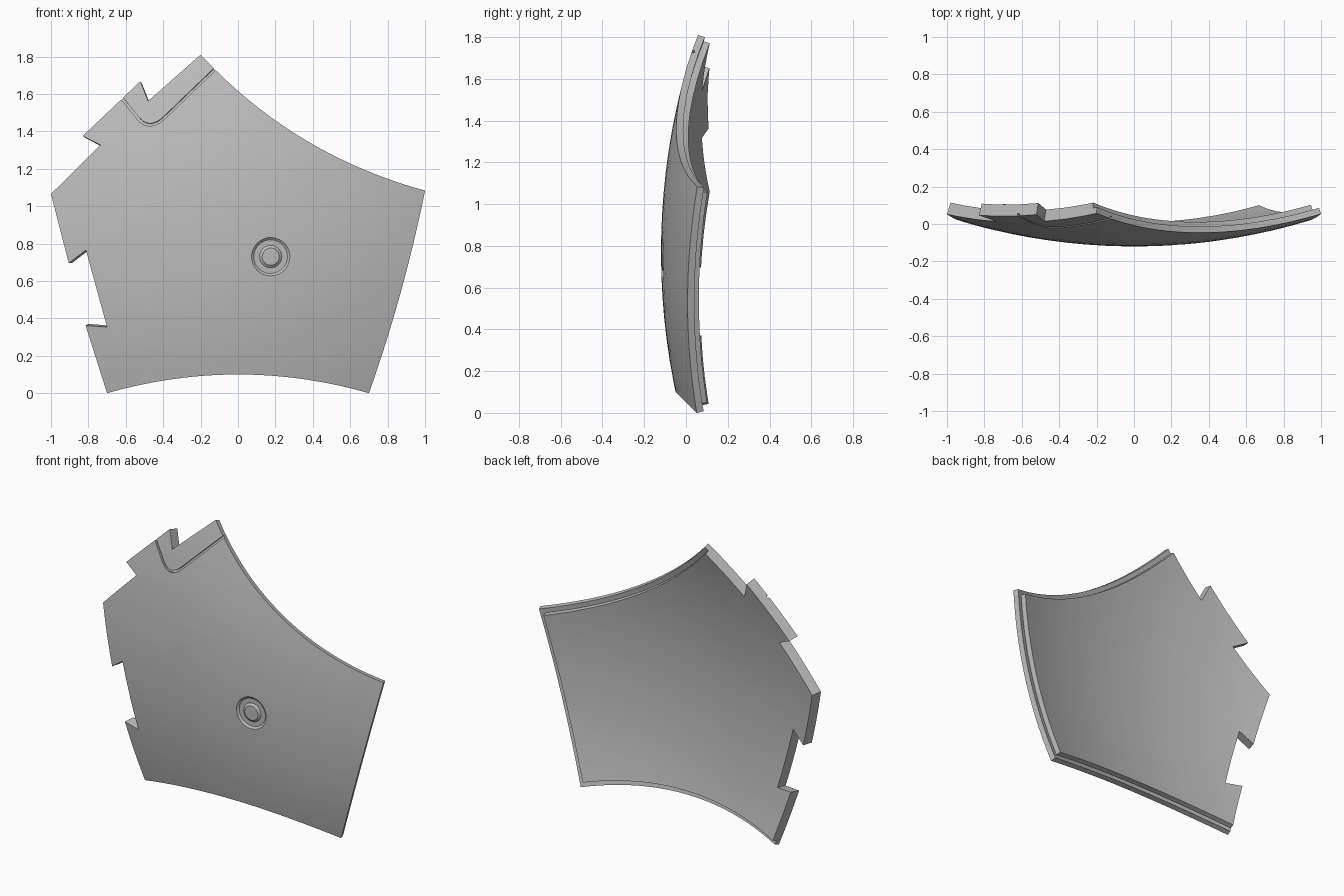
import bpy, bmesh, math
from mathutils import Vector

if "Cube" in bpy.data.objects:
    bpy.data.objects.remove(bpy.data.objects["Cube"], do_unlink=True)

RADIUS = 3.24
CENTRE = Vector((0, 3.12, 0.77))
THICK, LIP, INSET = 0.065, 0.034, 0.03

grey = bpy.data.materials.new("plain grey")
grey.use_nodes = True
grey.diffuse_color = (0.5, 0.5, 0.5, 1)
grey.node_tree.nodes["Principled BSDF"].inputs["Base Color"].default_value = (0.5, 0.5, 0.5, 1)


def on_shell(x, z, depth=0):
    """Point of the spherical shell, pushed inwards by depth."""
    dx, dz = x - CENTRE.x, z - CENTRE.z
    out = Vector((dx, -math.sqrt(RADIUS ** 2 - dx * dx - dz * dz), dz))
    return CENTRE + out * (1 - depth / RADIUS)


def bow(a, b, sag, steps=24):
    """Bowed edge from a to b; positive sag bends to the right of travel."""
    a, b = Vector(a), Vector(b)
    side = Vector(((b - a).y, -(b - a).x)).normalized()
    return [a.lerp(b, i / steps) + side * 4 * sag * (i / steps) * (1 - i / steps)
            for i in range(steps + 1)]


def offset(path, dist):
    """Mitred offset of an open path, to the right of travel."""
    result = []
    for i, p in enumerate(path):
        before = p - path[i - 1] if i else path[1] - p
        after = path[i + 1] - p if i < len(path) - 1 else before
        d1, d2 = before.normalized(), after.normalized()
        n1, n2 = Vector((d1.y, -d1.x)), Vector((d2.y, -d2.x))
        result.append(p + (n1 + n2) * dist / (1 + n1.dot(n2)))
    return result


def strip(path, left, right):
    return offset(path, right) + offset(path, left)[::-1]


def finish(bm, name):
    bmesh.ops.recalc_face_normals(bm, faces=bm.faces[:])
    mesh = bpy.data.meshes.new(name)
    bm.to_mesh(mesh)
    bm.free()
    mesh.materials.append(grey)
    obj = bpy.data.objects.new(name, mesh)
    bpy.context.collection.objects.link(obj)
    return obj


def slab(name, outline, d0, d1, step=0.1):
    """Curved plate with the given x-z outline between two depths."""
    bm = bmesh.new()
    face = bm.faces.new([bm.verts.new((p[0], 0, p[1])) for p in outline])
    face.normal_update()
    bmesh.ops.triangulate(bm, faces=[face])
    for axis in (Vector((1, 0, 0)), Vector((0, 0, 1))):
        for k in range(-12, 20):
            bmesh.ops.bisect_plane(bm, geom=bm.verts[:] + bm.edges[:] + bm.faces[:],
                                   dist=1e-5, plane_co=axis * (k + 0.47) * step, plane_no=axis)
    for v in bm.verts:
        v.co = on_shell(v.co.x, v.co.z, d0)
    bm.normal_update()
    back = bmesh.ops.extrude_face_region(bm, geom=bm.faces[:], use_keep_orig=True)["geom"]
    scale = (RADIUS - d1) / (RADIUS - d0)
    for v in back:
        if isinstance(v, bmesh.types.BMVert):
            v.co = CENTRE + (v.co - CENTRE) * scale
    return finish(bm, name)


def ring_cutter(x, z):
    """Sunken ring with sloping sides, turned about the shell's normal."""
    bm = bmesh.new()
    profile = [(0.108, 0.01), (0.105, 0.0), (0.09, -0.012), (0.06, -0.012),
               (0.045, 0.0), (0.042, 0.01)]
    vs = [bm.verts.new((r, 0, h)) for r, h in profile]
    es = [bm.edges.new((vs[i], vs[(i + 1) % len(vs)])) for i in range(len(vs))]
    bmesh.ops.spin(bm, geom=vs + es, cent=(0, 0, 0), axis=(0, 0, 1),
                   angle=math.tau, steps=40, use_merge=True)
    bmesh.ops.remove_doubles(bm, verts=bm.verts[:], dist=1e-5)
    spot = on_shell(x, z)
    turn = (spot - CENTRE).to_track_quat("Z", "Y")
    for v in bm.verts:
        v.co = spot + turn @ v.co
    return finish(bm, "ring_cutter")


# Outline: three bowed edges, then the notched left and upper edges
peak, shoulder, foot, heel = (-0.2, 1.81), (1, 1.083), (0.7, 0), (-0.7, 0)
bowed = (bow(peak, shoulder, 0.1) + bow(shoulder, foot, -0.02)[1:]
         + bow(foot, heel, 0.1)[1:])
notched = [(-0.815, 0.362), (-0.7, 0.353), (-0.813, 0.765), (-0.905, 0.695), (-1, 1.065),
           (-0.735, 1.327), (-0.83, 1.375), (-0.522, 1.668), (-0.48, 1.562)]
panel = slab("curved_panel", bowed + [Vector(p) for p in notched], 0, THICK)

# Step along the back of the bowed edges
first, last = bowed[0] - bowed[1], bowed[-1] - bowed[-2]
long_path = [bowed[0] + first] + bowed + [bowed[-1] + last]
rabbet = slab("rabbet_cutter", strip(long_path, -0.1, INSET), LIP, 0.1)

# Seam groove with a rounded bend around the top corner
start, corner, end = Vector((-0.65, 1.615)), Vector((-0.475, 1.395)), Vector((-0.08, 1.775))
enter = corner.lerp(start, 0.36)
leave = corner.lerp(end, 0.22)
bend = [enter.lerp(corner, t / 10).lerp(corner.lerp(leave, t / 10), t / 10) for t in range(11)]
seam = slab("seam_cutter", strip([start] + bend + [end], -0.007, 0.007), -0.02, 0.012)

for cutter in (rabbet, seam, ring_cutter(0.175, 0.73)):
    cutter.hide_render = True
    mod = panel.modifiers.new(cutter.name, "BOOLEAN")
    mod.operation, mod.solver, mod.object = "DIFFERENCE", "EXACT", cutter
    bpy.context.view_layer.objects.active = panel
    bpy.ops.object.modifier_apply(modifier=mod.name)
    bpy.data.objects.remove(cutter, do_unlink=True)

bpy.ops.object.select_all(action="DESELECT")
panel.select_set(True)
bpy.context.view_layer.objects.active = panel
bpy.ops.object.shade_smooth_by_angle(angle=math.radians(25))
